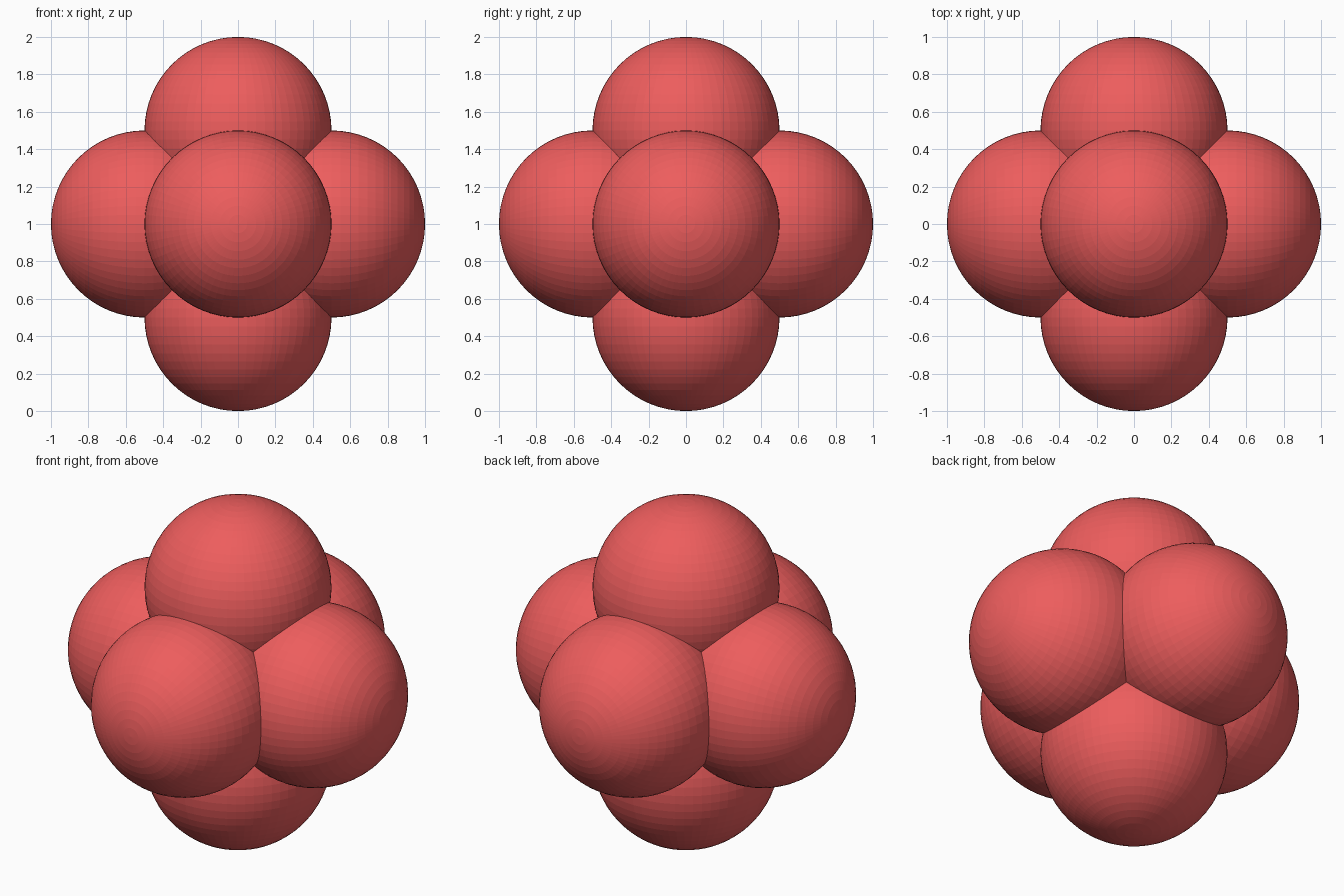
import bpy
from mathutils import Vector

if "Cube" in bpy.data.objects:
    bpy.data.objects.remove(bpy.data.objects["Cube"])

# Shared red material
red = bpy.data.materials.new("red")
red.diffuse_color = (0.85, 0.11, 0.11, 1)
red.use_nodes = True
red.node_tree.nodes["Principled BSDF"].inputs["Base Color"].default_value = red.diffuse_color

CENTRE = Vector((0, 0, 1))
RADIUS = 0.5

# Six overlapping balls, one per axis direction, poles pointing outward
directions = {
    "top_ball": (0, 0, 1), "bottom_ball": (0, 0, -1),
    "right_ball": (1, 0, 0), "left_ball": (-1, 0, 0),
    "back_ball": (0, 1, 0), "front_ball": (0, -1, 0),
}
for name, d in directions.items():
    axis = Vector(d)
    bpy.ops.mesh.primitive_uv_sphere_add(
        segments=64, ring_count=32, radius=RADIUS,
        location=CENTRE + axis * RADIUS,
        rotation=axis.to_track_quat('Z', 'Y').to_euler())
    ball = bpy.context.object
    ball.name = name
    ball.data.materials.append(red)
